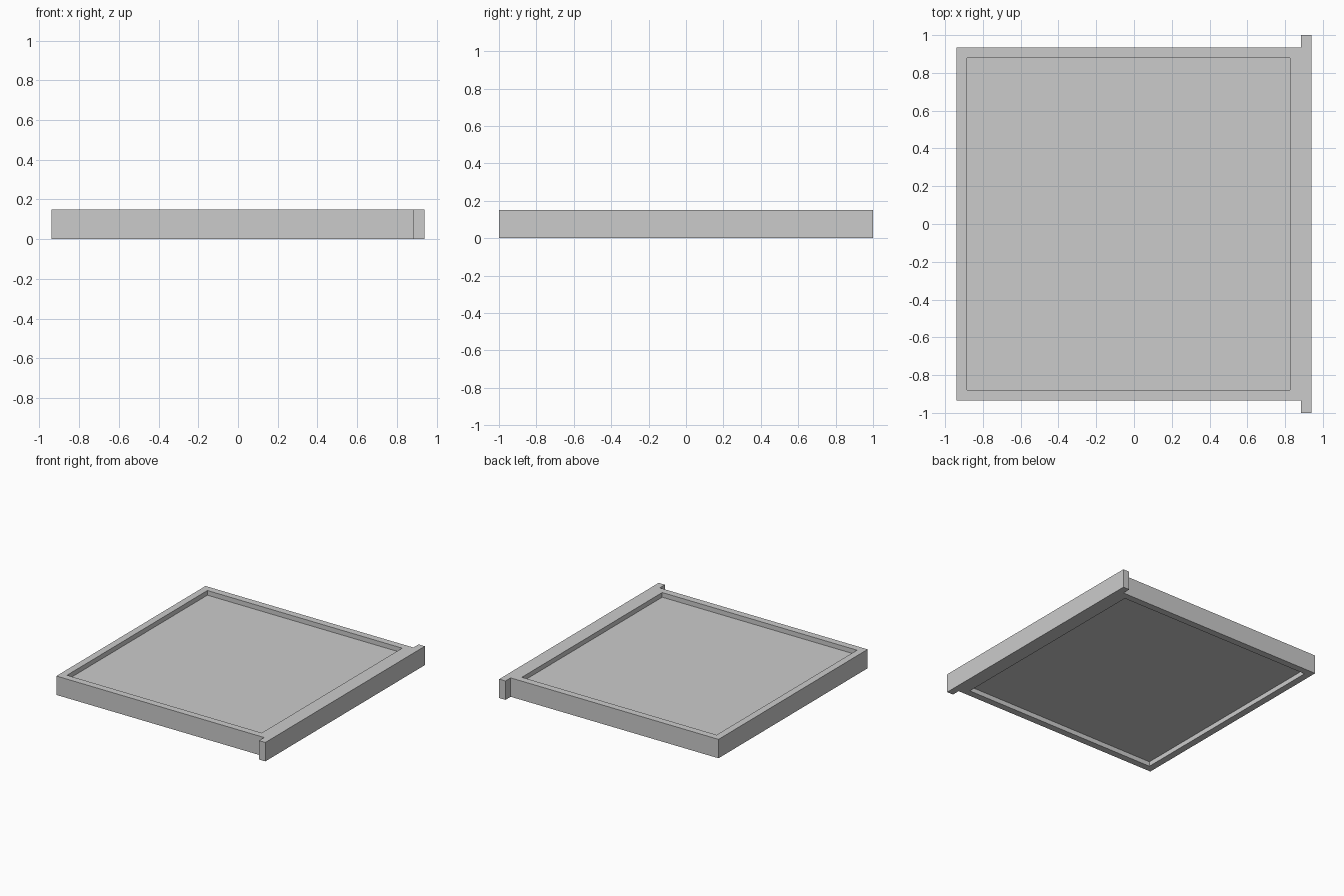
import bpy
import bmesh

cube = bpy.data.objects.get("Cube")
if cube:
    bpy.data.objects.remove(cube, do_unlink=True)

grey = bpy.data.materials.new("light grey")
grey.use_nodes = True
colour = (0.6, 0.6, 0.6, 1)
grey.diffuse_color = colour
grey.node_tree.nodes["Principled BSDF"].inputs["Base Color"].default_value = colour


def slab(name, outlines, bottom, height):
    """Flat plan outlines (counter-clockwise), thickened upward into a solid."""
    bm = bmesh.new()
    for outline in outlines:
        bm.faces.new([bm.verts.new((x, y, bottom)) for x, y in outline])
    bmesh.ops.remove_doubles(bm, verts=bm.verts, dist=0.0001)
    mesh = bpy.data.meshes.new(name)
    bm.to_mesh(mesh)
    bm.free()
    mesh.materials.append(grey)
    obj = bpy.data.objects.new(name, mesh)
    bpy.context.collection.objects.link(obj)
    solid = obj.modifiers.new("Thickness", "SOLIDIFY")
    solid.thickness = height
    solid.offset = 1
    return obj


# Plan dimensions
left, right = -0.94, 0.94          # outer ends along x
side, lip = 0.935, 1.0             # half depth of the body and of the lip
lip_x = 0.885                      # where the overhanging lip begins
in_l, in_r, in_y = -0.885, 0.825, 0.88   # opening

# Frame: four mitred rails, the one at +x carrying the wider lip
front_rail = [(left, -side), (lip_x, -side), (in_r, -in_y), (in_l, -in_y)]
back_rail = [(x, -y) for x, y in reversed(front_rail)]
plain_rail = [(left, side), (left, -side), (in_l, -in_y), (in_l, in_y)]
lip_rail = [(in_r, -in_y), (lip_x, -side), (lip_x, -lip), (right, -lip),
            (right, lip), (lip_x, lip), (lip_x, side), (in_r, in_y)]
slab("frame", [front_rail, back_rail, plain_rail, lip_rail], 0, 0.15)

# Panel recessed from both faces of the frame
panel = [(in_l, -in_y), (in_r, -in_y), (in_r, in_y), (in_l, in_y)]
slab("panel", [panel], 0.037, 0.076)
